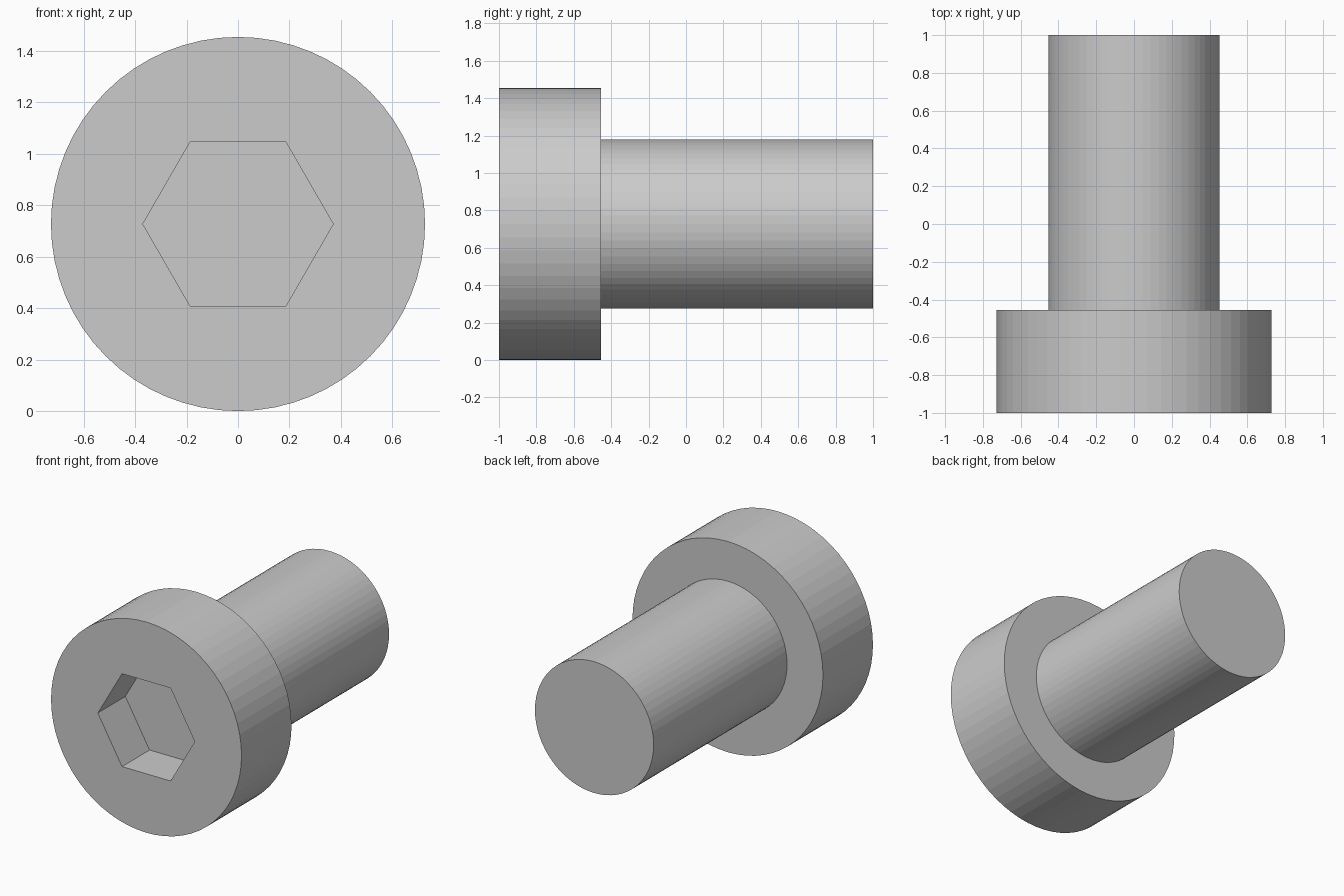
import bpy, bmesh
from math import tau, cos, sin

if "Cube" in bpy.data.objects:
    bpy.data.objects.remove(bpy.data.objects["Cube"])

CENTRE_Z = 0.727


def ring(bm, radius, y, sides):
    """Ring of vertices around the bolt's axis, which runs along y."""
    return [bm.verts.new((radius * cos(tau * i / sides), y,
                          CENTRE_Z + radius * sin(tau * i / sides)))
            for i in range(sides)]


def lathe(name, profile, sides):
    """Closed solid from (radius, y) steps, capped at both ends."""
    bm = bmesh.new()
    rings = [ring(bm, r, y, sides) for r, y in profile]
    for a, b in zip(rings, rings[1:]):
        for i in range(sides):
            j = (i + 1) % sides
            bm.faces.new((a[i], a[j], b[j], b[i]))
    bm.faces.new(rings[0])
    bm.faces.new(rings[-1])
    bmesh.ops.recalc_face_normals(bm, faces=bm.faces)
    mesh = bpy.data.meshes.new(name)
    bm.to_mesh(mesh)
    bm.free()
    obj = bpy.data.objects.new(name, mesh)
    bpy.context.collection.objects.link(obj)
    return obj


# Head and shank as one stepped solid
bolt = lathe("socket_head_bolt",
             [(0.727, -1), (0.727, -0.455), (0.453, -0.455), (0.453, 1)], 64)

# Hexagonal socket cut into the front of the head
cutter = lathe("hex_socket_cutter", [(0.37, -1.2), (0.37, -0.70)], 6)
cutter.hide_render = True
cut = bolt.modifiers.new("hex_socket", 'BOOLEAN')
cut.operation = 'DIFFERENCE'
cut.solver = 'EXACT'
cut.object = cutter

# Apply the cut and discard the cutter
bpy.context.view_layer.objects.active = bolt
bpy.ops.object.modifier_apply(modifier=cut.name)
bpy.data.objects.remove(cutter)
